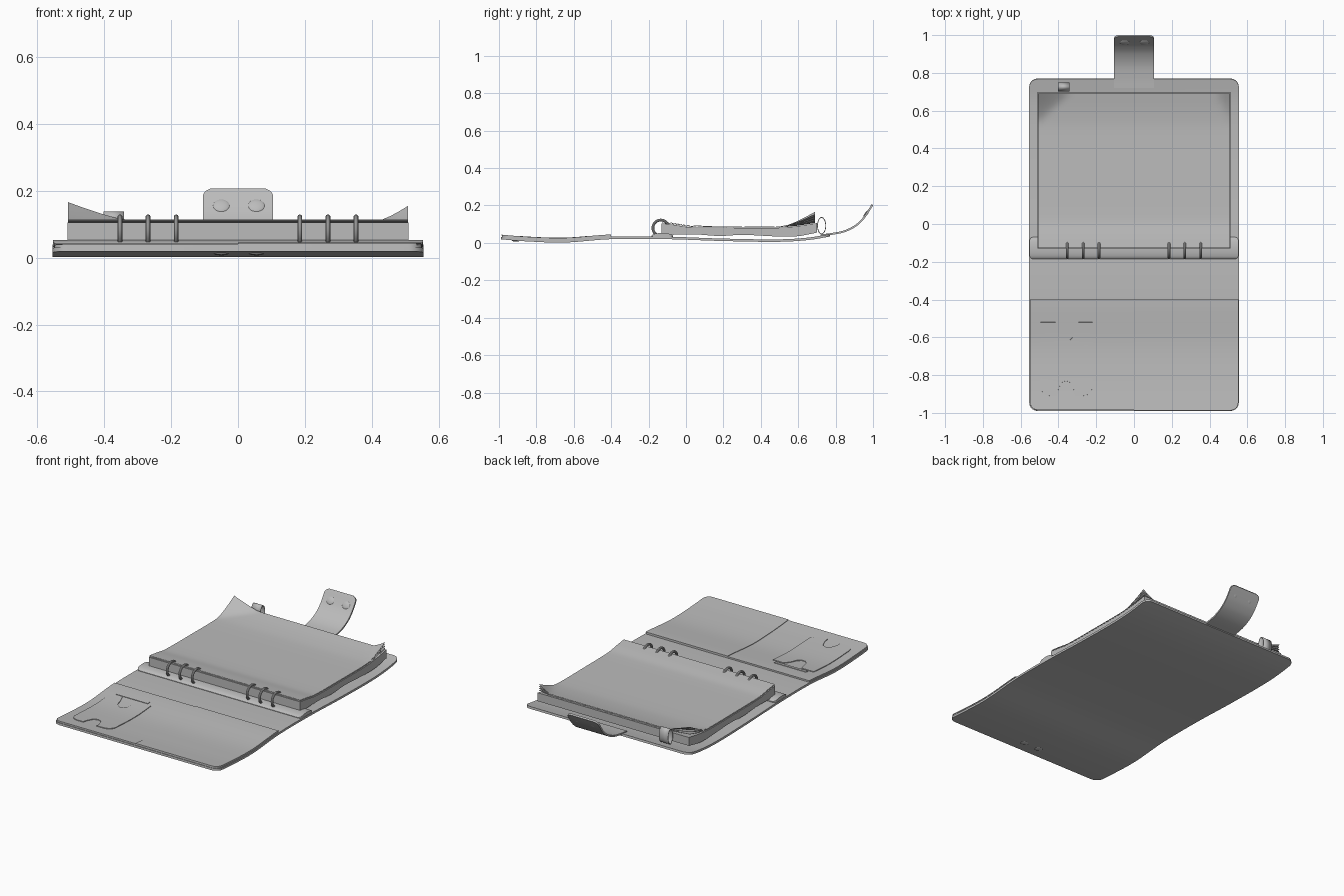
import bpy
import bmesh
from math import pi, sin, cos, sqrt
from mathutils import Vector

if "Cube" in bpy.data.objects:
    bpy.data.objects.remove(bpy.data.objects["Cube"])

grey = bpy.data.materials.new("plain grey")
grey.use_nodes = True
grey.diffuse_color = (0.5, 0.5, 0.5, 1)
grey.node_tree.nodes["Principled BSDF"].inputs["Base Color"].default_value = (0.5, 0.5, 0.5, 1)


def finish(ob, name):
    """Name, colour and smooth an object."""
    ob.name = name
    ob.data.materials.clear()
    ob.data.materials.append(grey)
    bpy.ops.object.select_all(action="DESELECT")
    ob.select_set(True)
    bpy.context.view_layer.objects.active = ob
    bpy.ops.object.shade_smooth_by_angle(angle=0.6)
    return ob


def smooth_path(keys):
    """Smooth height along y through a few key points."""
    def slope(i):
        a, b = keys[max(i - 1, 0)], keys[min(i + 1, len(keys) - 1)]
        return (b[1] - a[1]) / (b[0] - a[0])

    def height(y):
        i = 0
        while i < len(keys) - 2 and y > keys[i + 1][0]:
            i += 1
        (y0, z0), (y1, z1) = keys[i], keys[i + 1]
        d = y1 - y0
        t = min(max((y - y0) / d, 0), 1)
        h = t * t * (3 - 2 * t)
        return (z0 + (z1 - z0) * h + d * slope(i) * t * (1 - t) ** 2
                - d * slope(i + 1) * t * t * (1 - t))
    return height


def arc(cx, cy, rx, ry, start, n=6):
    return [(cx + rx * cos(start + pi / 2 * k / n), cy + ry * sin(start + pi / 2 * k / n))
            for k in range(n + 1)]


def rounded(x0, x1, y0, y1, radii, squash=1):
    """Outline with corner radii: front left, front right, back right, back left."""
    spots = [(x0, y0, 1, 1), (x1, y0, -1, 1), (x1, y1, -1, -1), (x0, y1, 1, -1)]
    points = []
    for k, ((x, y, sx, sy), r) in enumerate(zip(spots, radii)):
        if r:
            points += arc(x + sx * r, y + sy * r * squash, r, r * squash, pi + k * pi / 2)
        else:
            points.append((x, y))
    return points


def sheet(name, outline, low, top, rows=24, columns=1):
    """Bent sheet: low is its underside height; top is a thickness or a height function."""
    bm = bmesh.new()
    bm.faces.new([bm.verts.new((x, y, 0)) for x, y in outline])
    for axis, n in ((0, columns), (1, rows)):
        lo, hi = min(p[axis] for p in outline), max(p[axis] for p in outline)
        for k in range(1, n):
            at, normal = Vector(), Vector()
            at[axis], normal[axis] = lo + (hi - lo) * k / n, 1
            bmesh.ops.bisect_plane(bm, geom=bm.verts[:] + bm.edges[:] + bm.faces[:],
                                   plane_co=at, plane_no=normal, dist=1e-5)
    made = bmesh.ops.extrude_face_region(bm, geom=bm.faces[:], use_keep_orig=True)["geom"]
    upper = {g for g in made if isinstance(g, bmesh.types.BMVert)}
    for v in bm.verts:
        x, y = v.co.x, v.co.y
        if v not in upper:
            v.co.z = low(x, y)
        elif callable(top):
            v.co.z = top(x, y)
        else:
            s = (low(x, y + 0.001) - low(x, y - 0.001)) / 0.002
            k = top / sqrt(1 + s * s)
            v.co = (x, y - s * k, low(x, y) + k)
    bmesh.ops.recalc_face_normals(bm, faces=bm.faces[:])
    mesh = bpy.data.meshes.new(name)
    bm.to_mesh(mesh)
    bm.free()
    ob = bpy.data.objects.new(name, mesh)
    bpy.context.collection.objects.link(ob)
    return finish(ob, name)


# Cover, gently waved from front to back
cover_z = smooth_path([(-1, 0.02), (-0.85, 0.008), (-0.65, 0.002), (-0.4, 0.02),
                       (-0.1, 0.02), (0.2, 0.01), (0.5, 0.006), (0.66, 0.016), (0.78, 0.036)])


def above(offset):
    return lambda x, y: cover_z(y) + offset


cover = sheet("cover", rounded(-0.555, 0.555, -0.99, 0.77, [0.045] * 4), above(0), 0.013, 60)

# Inside pockets of the front flap
sheet("pocket_lining", rounded(-0.55, 0.55, -0.985, -0.4, [0.04, 0.04, 0, 0]),
      above(0.012), 0.01)
sheet("left_pocket", rounded(0, 0.552, -0.987, -0.4, [0, 0.04, 0, 0]), above(0.021), 0.004)

# Card pocket with thumb notches, and its slit
notch_low = [(-0.405, -0.91), (-0.402, -0.88), (-0.385, -0.84), (-0.36, -0.83),
             (-0.335, -0.84), (-0.318, -0.88), (-0.315, -0.91)]
notch_high = [(-0.295, -0.52), (-0.315, -0.56), (-0.325, -0.6), (-0.345, -0.62),
              (-0.37, -0.62), (-0.39, -0.6), (-0.4, -0.56), (-0.415, -0.52)]
card = (arc(-0.445, -0.86, 0.05, 0.05, pi) + notch_low
        + arc(-0.27, -0.86, 0.05, 0.05, 1.5 * pi) + [(-0.22, -0.52)]
        + notch_high + [(-0.495, -0.52)])
sheet("card_pocket", card, above(0.021), 0.005, 12)
sheet("card_slit", rounded(-0.465, -0.25, -0.51, -0.49, [0] * 4), above(0.021), 0.004, 2)

# Page block
page_top = smooth_path([(-0.13, 0.105), (-0.06, 0.096), (0.02, 0.084), (0.25, 0.081),
                        (0.5, 0.081), (0.6, 0.09), (0.7, 0.106)])
page_low = smooth_path([(-0.13, 0.042), (0.05, 0.045), (0.18, 0.037), (0.3, 0.043),
                        (0.5, 0.034), (0.6, 0.036), (0.7, 0.055)])
sheet("page_block", rounded(-0.51, 0.51, -0.13, 0.7, [0] * 4),
      lambda x, y: page_low(y), lambda x, y: page_top(y), 40)


# Loose top pages with curling back corners
def curled(level):
    def height(x, y):
        back = max(0, 0.69 - y) / 0.16
        left = max(0, 1 - (x + 0.51) / 0.17 - back)
        right = max(0, 1 - (0.51 - x) / 0.08 - back)
        return (page_top(y) + 0.0005 + level * 0.002
                + level / 4 * (0.053 * left ** 1.2 + 0.042 * right ** 1.2))
    return height


for level in range(1, 5):
    sheet(f"loose_page_{level}", rounded(-0.508, 0.508, -0.128, 0.69, [0] * 4),
          curled(level), 0.0012, 40, 40)

# Ring bar with rounded ends
bar = sheet("ring_bar", rounded(-0.553, 0.553, -0.185, -0.07, [0.018] * 4), above(0.012),
            lambda x, y: 0.036 + 0.017 * sqrt(max(0, 1 - ((y + 0.1275) / 0.0576) ** 2)), 14)

# Binder rings, mirrored left and right
for side, sign in (("right", -1), ("left", 1)):
    for k in range(3):
        bpy.ops.mesh.primitive_torus_add(
            major_segments=32, minor_segments=10, major_radius=0.042, minor_radius=0.0075,
            location=(sign * (0.185 + 0.084 * k), -0.135, 0.08), rotation=(0, pi / 2, 0))
        finish(bpy.context.object, f"{side}_ring_{k + 1}")

# Pen loop at the back edge
bpy.ops.mesh.primitive_cylinder_add(vertices=32, radius=1, depth=0.062, end_fill_type="NOTHING",
                                    location=(-0.372, 0.725, 0.092), rotation=(0, pi / 2, 0))
loop = bpy.context.object
loop.scale = (0.046, 0.024, 1)
bpy.ops.object.transform_apply(location=False, rotation=False, scale=True)
finish(loop, "pen_loop")
band = loop.modifiers.new("band thickness", "SOLIDIFY")
band.thickness = 0.004

# Closing strap, curling upward
strap_z = smooth_path([(0.7, 0.034), (0.78, 0.043), (0.85, 0.058), (0.91, 0.088),
                       (0.95, 0.125), (0.975, 0.16), (1.0, 0.2)])
sheet("strap", rounded(-0.105, 0.105, 0.72, 1.0, [0, 0, 0.026, 0.026], 0.5),
      lambda x, y: strap_z(y), 0.01, 40)


# Snap studs on the strap and under the front flap
def stud(name, place, scale, tilt):
    bpy.ops.mesh.primitive_uv_sphere_add(segments=24, ring_count=12, radius=1,
                                         location=place, rotation=(tilt, 0, 0))
    bpy.context.object.scale = scale
    finish(bpy.context.object, name)


for side, x in (("right", -0.05), ("left", 0.055)):
    stud(f"{side}_strap_stud", (x, 0.963, 0.155), (0.026, 0.024, 0.008), 0.95)
    stud(f"{side}_flap_stud", (x, -0.91, cover_z(-0.91)), (0.022, 0.022, 0.005), 0)
